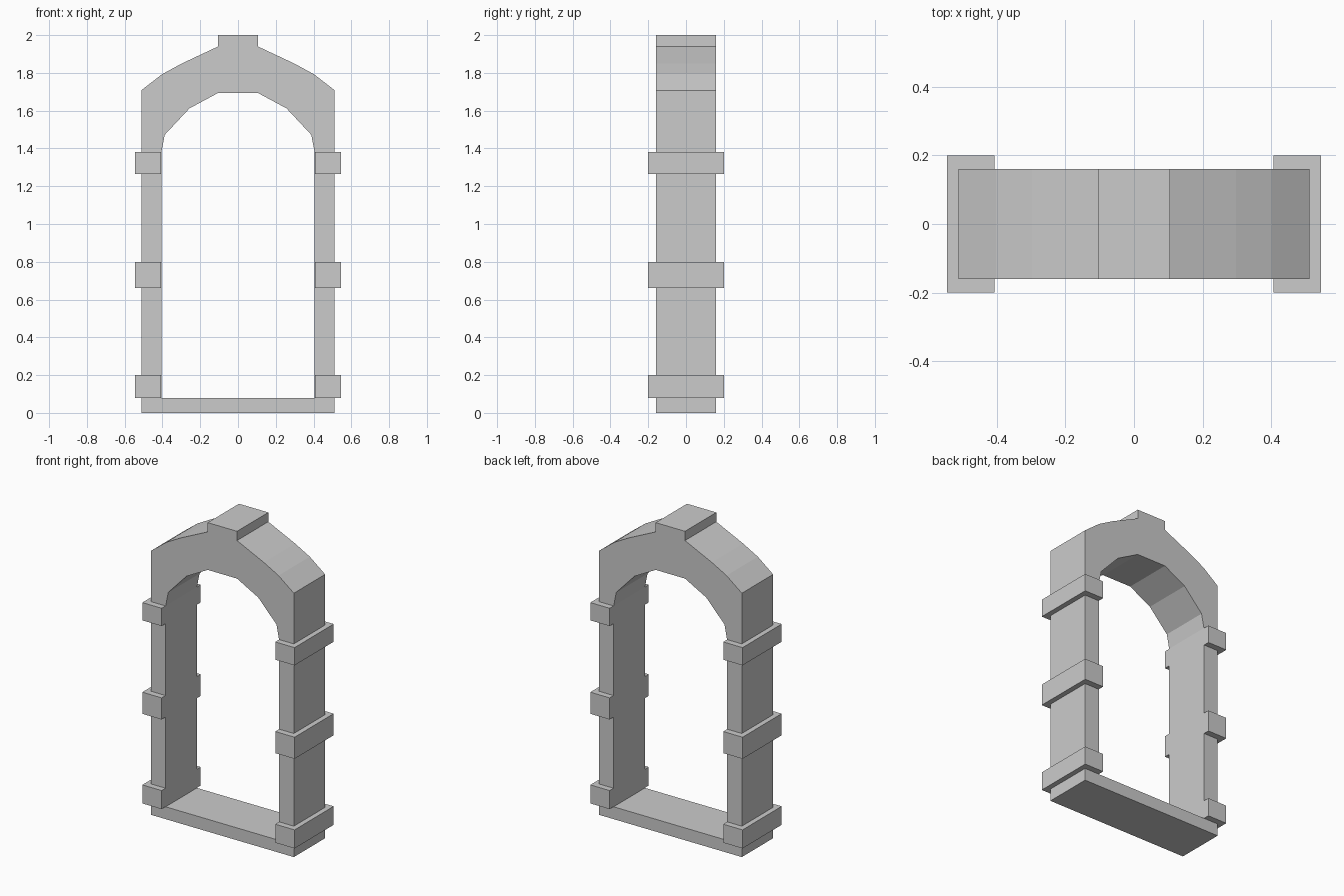
import bpy
import bmesh

if "Cube" in bpy.data.objects:
    bpy.data.objects.remove(bpy.data.objects["Cube"])

DEPTH = 0.16        # half depth of the frame
INNER, OUTER = 0.406, 0.512


def prism(name, profile, half_depth):
    """Extrude an (x, z) outline symmetrically along y."""
    bm = bmesh.new()
    face = bm.faces.new([bm.verts.new((x, -half_depth, z)) for x, z in profile])
    ext = bmesh.ops.extrude_face_region(bm, geom=[face])
    new = [g for g in ext["geom"] if isinstance(g, bmesh.types.BMVert)]
    bmesh.ops.translate(bm, verts=new, vec=(0, 2 * half_depth, 0))
    bmesh.ops.recalc_face_normals(bm, faces=bm.faces)
    mesh = bpy.data.meshes.new(name)
    bm.to_mesh(mesh)
    bm.free()
    obj = bpy.data.objects.new(name, mesh)
    bpy.context.collection.objects.link(obj)
    return obj


def block(name, x0, x1, z0, z1, half_depth):
    return prism(name, [(x0, z0), (x1, z0), (x1, z1), (x0, z1)], half_depth)


def mirror_x(obj):
    mod = obj.modifiers.new("Mirror", "MIRROR")
    mod.use_axis[0] = True


# Arch with raised keystone: right half outline, then its reflection
half = [(0.105, 1.694), (0.257, 1.612), (0.388, 1.472), (INNER, 1.38),
        (OUTER, 1.38), (OUTER, 1.708), (0.402, 1.793), (0.297, 1.85),
        (0.105, 1.94), (0.105, 2.0)]
prism("arch", half + [(-x, z) for x, z in reversed(half)], DEPTH)

# Threshold
block("sill", -OUTER, OUTER, 0.0, 0.08, DEPTH)

# Side posts
mirror_x(block("side_post", INNER, OUTER, 0.08, 1.38, DEPTH))

# Raised bands around the posts
for label, z0, z1 in (("lower", 0.08, 0.20), ("middle", 0.66, 0.80), ("upper", 1.265, 1.38)):
    mirror_x(block(label + "_band", INNER + 0.001, 0.545, z0, z1, 0.20))
